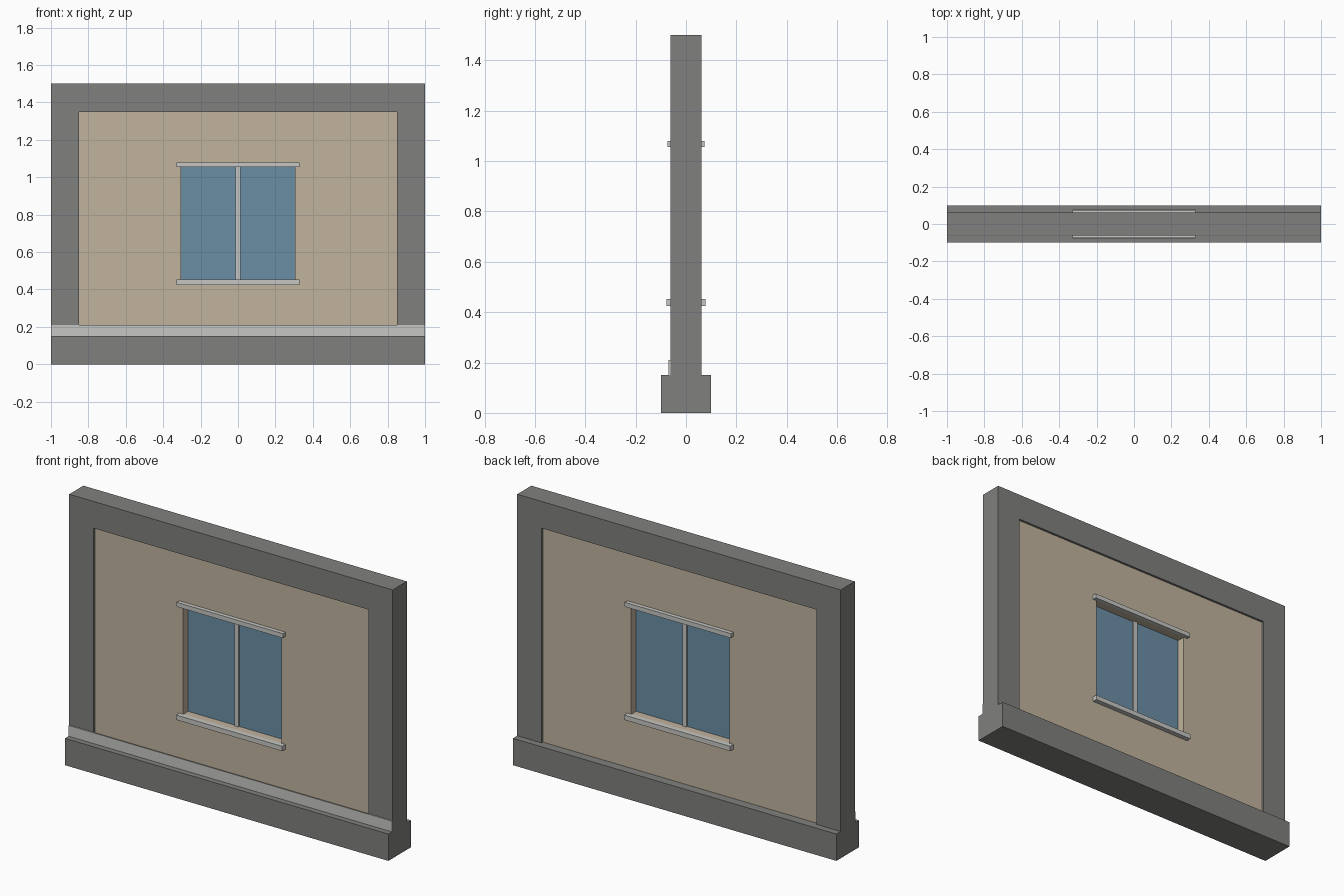
import bpy, bmesh

if "Cube" in bpy.data.objects:
    bpy.data.objects.remove(bpy.data.objects["Cube"])


def material(name, rgb):
    m = bpy.data.materials.new(name)
    # sRGB 0-255 to linear
    m.diffuse_color = [((c / 255 + 0.055) / 1.055) ** 2.4 for c in rgb] + [1]
    m.use_nodes = True
    m.node_tree.nodes["Principled BSDF"].inputs["Base Color"].default_value = m.diffuse_color
    return m


STONE = material("dark grey stone", (128, 128, 126))
PLASTER = material("beige plaster", (193, 179, 158))
TRIM = material("light grey trim", (198, 198, 195))
GLASS = material("blue glass", (107, 143, 166))


def finish(name, bm, mat):
    bmesh.ops.recalc_face_normals(bm, faces=bm.faces)
    me = bpy.data.meshes.new(name)
    bm.to_mesh(me)
    bm.free()
    me.materials.append(mat)
    ob = bpy.data.objects.new(name, me)
    bpy.context.collection.objects.link(ob)
    return ob


def box(name, x, y, z, mat):
    """Box from (min, max) pairs."""
    bm = bmesh.new()
    bmesh.ops.create_cube(bm, size=1)
    for v in bm.verts:
        v.co = [r[0] if c < 0 else r[1] for c, r in zip(v.co, (x, y, z))]
    return finish(name, bm, mat)


def extruded(name, loops, depth, mat):
    """Front (x, z) loops, outer first then holes, extruded to y = +-depth."""
    bm = bmesh.new()
    edges = []
    for loop in loops:
        vs = [bm.verts.new((x, -depth, z)) for x, z in loop]
        edges += [bm.edges.new((a, b)) for a, b in zip(vs, vs[1:] + vs[:1])]
    bmesh.ops.triangle_fill(bm, edges=edges, use_beauty=True, normal=(0, -1, 0))
    ext = bmesh.ops.extrude_face_region(bm, geom=bm.faces[:], use_keep_orig=True)
    for v in ext["geom"]:
        if isinstance(v, bmesh.types.BMVert):
            v.co.y = depth
    return finish(name, bm, mat)


def rect(x, z0, z1):
    return [(-x, z0), (x, z0), (x, z1), (-x, z1)]


# Base plinth and the surrounding frame
box("base_plinth", (-1, 1), (-0.1, 0.1), (0, 0.15), STONE)
extruded("outer_frame", [[(-1, 0.15), (-0.85, 0.15), (-0.85, 1.35), (0.85, 1.35),
                          (0.85, 0.15), (1, 0.15), (1, 1.5), (-1, 1.5)]], 0.0625, STONE)

# Recessed wall with a window opening
extruded("wall_panel", [rect(0.85, 0.15, 1.35), rect(0.305, 0.45, 1.055)], 0.05, PLASTER)

# Skirting strip, front side only
box("front_skirting", (-1, 1), (-0.0685, -0.0625), (0.15, 0.21), TRIM)

# Window glass and mullion, seen from both sides
box("window_glass", (-0.305, 0.305), (-0.004, 0.004), (0.45, 1.055), GLASS)
box("window_mullion", (-0.0125, 0.0125), (-0.0125, 0.0125), (0.45, 1.055), TRIM)

# Lintel and sill on each side
for side, s in (("front", -1), ("back", 1)):
    box(side + "_lintel", (-0.328, 0.328), sorted((s * 0.05, s * 0.073)), (1.055, 1.08), TRIM)
    box(side + "_sill", (-0.328, 0.328), sorted((s * 0.05, s * 0.078)), (0.425, 0.452), TRIM)
